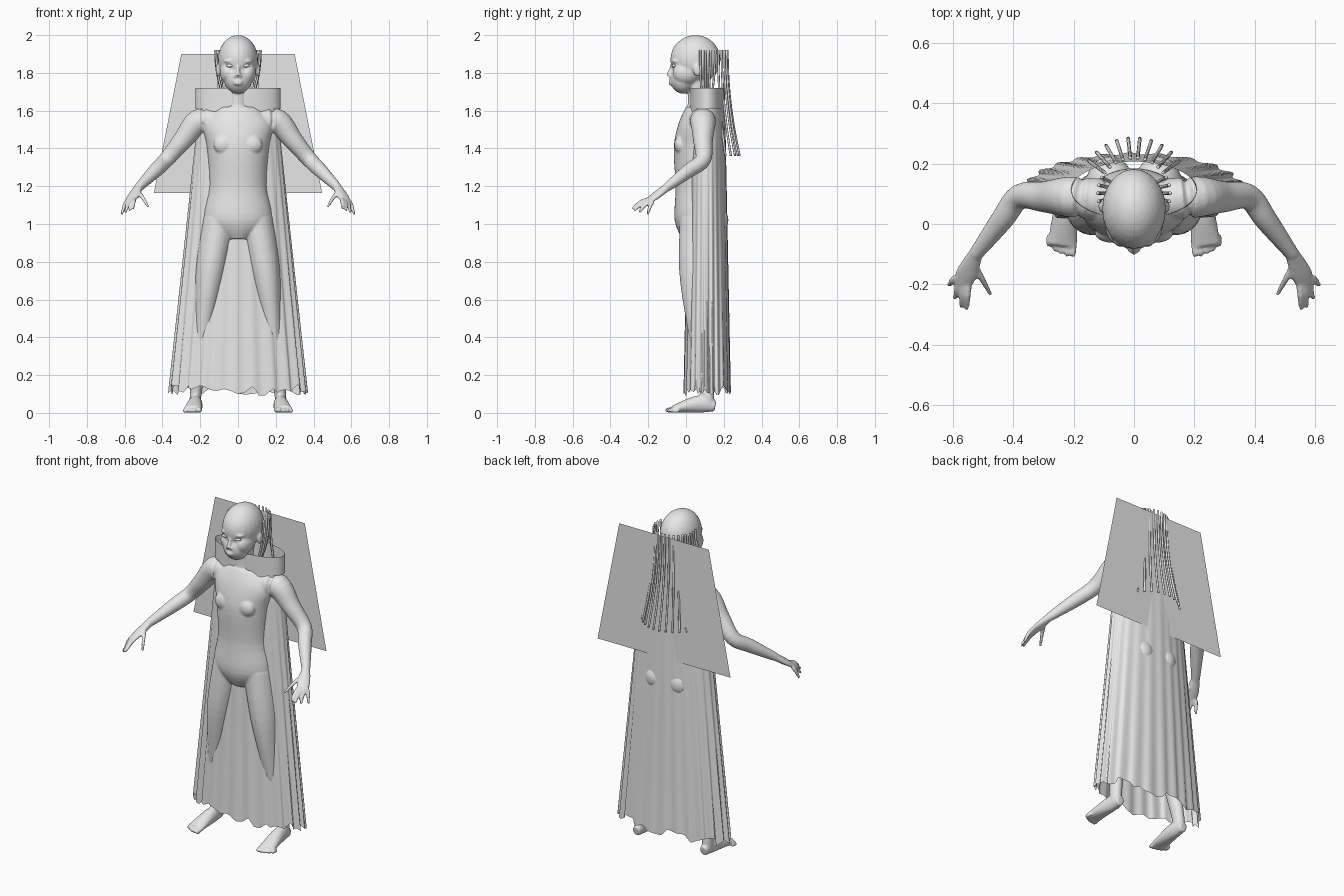
import bpy, bmesh, math, random
from mathutils import Vector, Matrix

random.seed(4)
if "Cube" in bpy.data.objects:
    bpy.data.objects.remove(bpy.data.objects["Cube"])

grey = bpy.data.materials.new("plain grey")
grey.use_nodes = True
grey.diffuse_color = (.8, .8, .8, 1)
grey.node_tree.nodes["Principled BSDF"].inputs["Base Color"].default_value = grey.diffuse_color


def finish(bm, name, smooth=True):
    bmesh.ops.recalc_face_normals(bm, faces=bm.faces[:])
    for face in bm.faces:
        face.smooth = smooth
    mesh = bpy.data.meshes.new(name)
    bm.to_mesh(mesh)
    bm.free()
    mesh.materials.append(grey)
    ob = bpy.data.objects.new(name, mesh)
    bpy.context.collection.objects.link(ob)
    return ob


def bridge(bm, loops):
    """Join consecutive closed rings of vertices with quads."""
    for lower, upper in zip(loops, loops[1:]):
        for k in range(len(lower)):
            bm.faces.new((lower[k - 1], lower[k], upper[k], upper[k - 1]))


def ring(count):
    """Unit circle as (cosine, sine) pairs."""
    angles = [k * math.tau / count for k in range(count)]
    return [(math.cos(a), math.sin(a)) for a in angles]


def spline(points, steps):
    """Smooth curve through vectors of any length."""
    out = []
    last = len(points) - 1
    for i in range(last):
        before, start, end, after = points[max(i - 1, 0)], points[i], points[i + 1], points[min(i + 2, last)]
        tangent_in, tangent_out = (end - before) / 2, (after - start) / 2
        for step in range(steps):
            t = step / steps
            ease = t * t * (3 - 2 * t)
            out.append(start * (1 - ease) + end * ease
                       + tangent_in * (t * (1 - t) ** 2) - tangent_out * (t * t * (1 - t)))
    return out + [points[-1]]


def limb(bm, points, widths, depths=None, hint=(1, 0, 0), level=False, sides=24):
    """Closed loft along a path, elliptic when depths are given."""
    depths = depths or widths
    path = spline([Vector((*p, w, d)) for p, w, d in zip(points, widths, depths)], 5)
    loops = []
    for i, here in enumerate(path):
        ahead, behind = path[min(i + 1, len(path) - 1)], path[max(i - 1, 0)]
        along = Vector((0, 0, 1)) if level else (ahead - behind).to_3d().normalized()
        across = Vector(hint)
        across = (across - along * across.dot(along)).normalized()
        out = along.cross(across)
        loops.append([bm.verts.new(here.to_3d() + across * here[3] * c + out * here[4] * s)
                      for c, s in ring(sides)])
    bridge(bm, loops)
    bm.faces.new(loops[0])
    bm.faces.new(loops[-1])


def ball(bm, centre, size):
    bmesh.ops.create_uvsphere(bm, u_segments=24, v_segments=16, radius=1,
                              matrix=Matrix.Translation(centre) @ Matrix.Diagonal((*size, 1)))


# Torso and neck: every form of the body is fused into one skin below
body = bmesh.new()
heights = (1.62, 1.53, 1.4, 1.2, 1.02, .92)
limb(body, [(0, .06, z) for z in heights],
     widths=(.1, .18, .165, .155, .18, .07), depths=(.06, .1, .125, .115, .12, .08), level=True, sides=40)
limb(body, [(0, .08, 1.55), (0, .06, 1.65), (0, .07, 1.8)], widths=(.08, .05, .06), level=True)

# Skull, jaw, nose and lips
ball(body, centre=(0, .05, 1.87), size=(.106, .133, .13))
ball(body, centre=(0, -.015, 1.77), size=(.075, .07, .08))
limb(body, [(0, -.07, 1.85), (0, -.085, 1.81), (0, -.09, 1.785)], widths=(.007, .01, .014), sides=12)
for z in (1.742, 1.755):
    ball(body, centre=(0, -.08, z), size=(.024, .013, .007))


def build_half(side):
    """Paired forms; side is 1 for left and -1 for right."""
    def at(x, y, z):
        return Vector((side * x, y, z))

    # Cheek, brow, nostril, ear, chest and buttock
    ball(body, centre=at(.05, 0, 1.8), size=(.046, .07, .06))
    ball(body, centre=at(.043, -.05, 1.862), size=(.032, .026, .009))
    ball(body, centre=at(.012, -.083, 1.783), size=(.01, .012, .009))
    ball(body, centre=at(.106, .06, 1.815), size=(.012, .023, .034))
    ball(body, centre=at(.075, -.03, 1.42), size=(.055, .032, .05))
    ball(body, centre=at(.08, .13, 1.02), size=(.08, .095, .09))

    # Arm and palm
    chest, shoulder, elbow = at(.11, .08, 1.54), at(.21, .09, 1.54), at(.38, .09, 1.34)
    wrist, knuckles = at(.525, -.1, 1.195), at(.572, -.2, 1.12)
    palm = wrist.lerp(knuckles, .6)
    limb(body, [chest, shoulder, shoulder.lerp(elbow, .5), elbow, elbow.lerp(wrist, .4), wrist],
         widths=(.07, .068, .052, .042, .038, .024))
    limb(body, [wrist, palm, knuckles], widths=(.024, .036, .032), depths=(.022, .017, .011),
         hint=at(.7, .6, 0))

    # Fingers fan out from the palm, with the thumb on the inner side
    digits = [(wrist.lerp(palm, .4), at(.475, -.235, 1.09))]
    for i in range(4):
        root = knuckles + at(.014 * i - .022, .009 * i - .004, .01 - .004 * i)
        digits.append((root, at(.555 + .02 * i, .009 * i * i - .285, 1.08 - .01 * i)))
    for root, tip in digits:
        bend = root.lerp(tip, .5) + at(0, 0, .008)
        limb(body, [root, bend, tip], widths=(.012, .011, .007), sides=12)

    # Leg
    hip, thigh, knee = at(.1, .075, 1.02), at(.145, .06, .75), at(.18, .065, .48)
    ankle, sole = at(.222, .11, .12), at(.225, .11, .04)
    legs = (.09, .08, .052, .032, .032)
    limb(body, [hip, thigh, knee, ankle, sole], widths=legs, depths=[1.2 * r for r in legs])

    # Foot with five toes
    heel, instep, tread = at(.225, .155, .035), at(.226, .07, .047), at(.238, -.07, .02)
    limb(body, [heel, instep, tread], widths=(.024, .037, .05), depths=(.028, .046, .018))
    for i in range(5):
        size = .015 - .001 * i
        ball(body, centre=at(.202 + .02 * i, .002 * i * i - .087, size), size=(.011, .024, size))

    # Eye
    eye = bmesh.new()
    ball(eye, centre=at(.042, -.063, 1.838), size=(.02, .0125, .009))
    finish(eye, "left_eye" if side > 0 else "right_eye")


for side in (1, -1):
    build_half(side)
skin = finish(body, "body")
fuse = skin.modifiers.new("fuse", "REMESH")
fuse.mode = "VOXEL"
fuse.voxel_size = .006
fuse.use_smooth_shade = True
soften = skin.modifiers.new("soften", "SMOOTH")
soften.iterations = 5


# Gown: a pleated cone, widening to a torn hem
gown = bmesh.new()
top, rows, tear = 1.62, 16, 4
outline = ring(240)
notches = [random.uniform(.09, .15) for _ in outline[::tear]]
loops = []
for row in range(rows + 1):
    drop = row / rows
    loop = []
    for k, (c, s) in enumerate(outline):
        notch, blend = k // tear, (k % tear) / tear
        hem = notches[notch - 1] * (1 - blend) + notches[notch] * blend
        angle = math.atan2(s, c)
        fold = 1 + .03 * drop * math.cos(24 * angle + math.sin(3 * angle))
        loop.append(gown.verts.new(((.207 + .153 * drop) * fold * c,
                                    .112 + (.095 + .027 * drop) * fold * s,
                                    top + (hem - top) * drop)))
    loops.append(loop)
bridge(gown, loops)
finish(gown, "gown")

# Collar: an upright oval band
collar = bmesh.new()
bridge(collar, [[collar.verts.new((.225 * c, .113 + .093 * s, z)) for c, s in ring(64)]
                for z in (1.61, 1.72)])
finish(collar, "collar")

# Flat panel behind the shoulders
panel = bmesh.new()
corners = [(-.445, 1.165), (.445, 1.165), (.3, 1.9), (-.3, 1.9)]
panel.faces.new([panel.verts.new((x, .21, z)) for x, z in corners])
finish(panel, "back_panel", smooth=False)


# Hair strands: the back ones flare outward, the side ones tuck into the collar
def strand(bm, degrees, bottom, flare):
    c, s = math.cos(math.radians(degrees)), math.sin(math.radians(degrees))
    path = []
    for step in range(5):
        t = step / 4
        spread = .12 + flare * t * t
        path.append((spread * c, .1 + spread * s, 1.92 + (bottom - 1.92) * t))
    limb(bm, path, widths=[.006] * len(path), sides=8)


hair = bmesh.new()
for i in range(10):
    strand(hair, degrees=36 + 12 * i, bottom=1.36, flare=.065)
for i in range(4):
    for degrees in (13 * i - 12, 192 - 13 * i):
        strand(hair, degrees, bottom=1.65, flare=-.05)
finish(hair, "hair_strands")
